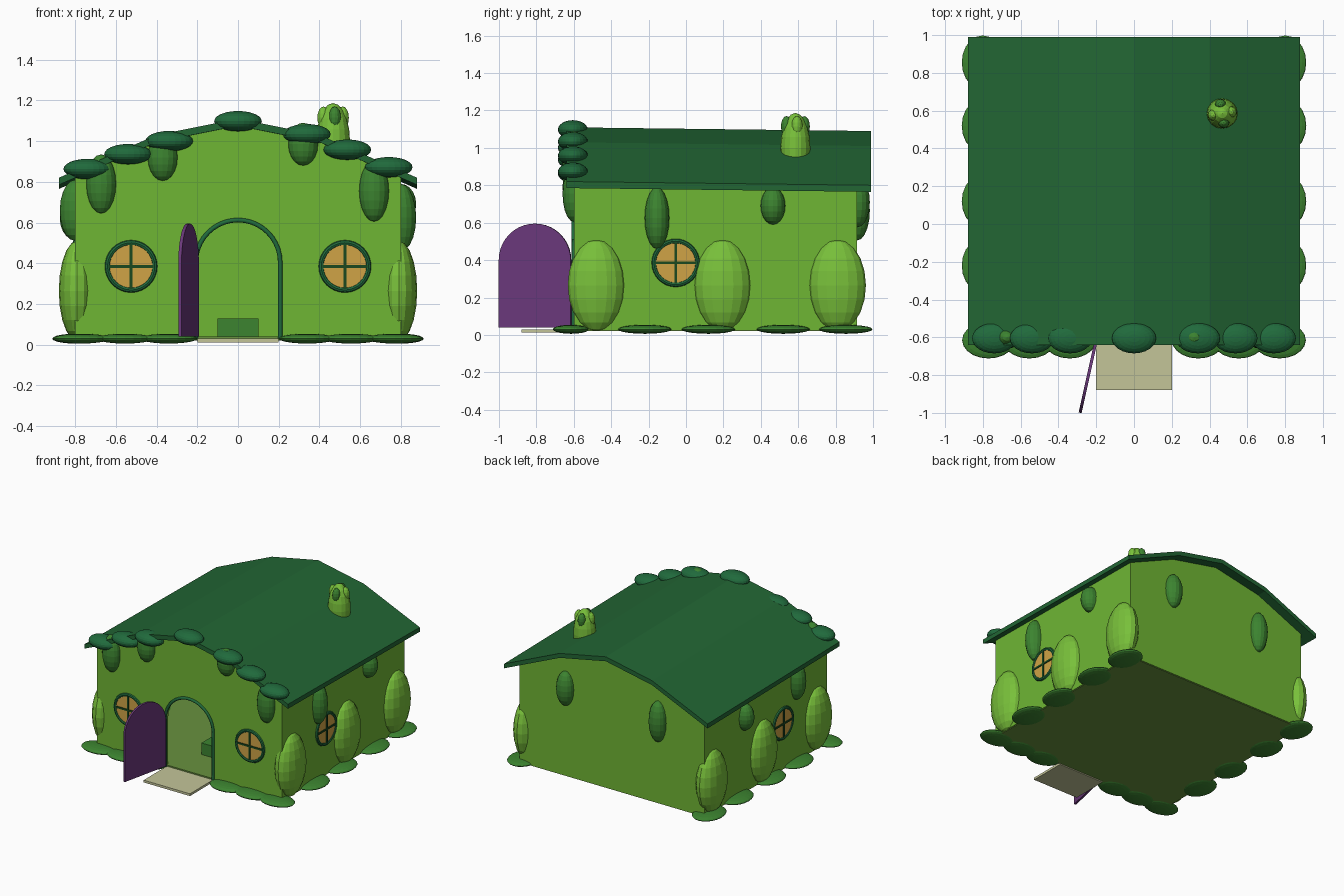
import bpy, bmesh, math
from mathutils import Matrix, Vector

if "Cube" in bpy.data.objects:
    bpy.data.objects.remove(bpy.data.objects["Cube"])


def material(name, r, g, b):
    m = bpy.data.materials.new(name)
    lin = [((c / 255 + 0.055) / 1.055) ** 2.4 for c in (r, g, b)]
    m.diffuse_color = (*lin, 1)
    m.use_nodes = True
    m.node_tree.nodes["Principled BSDF"].inputs["Base Color"].default_value = m.diffuse_color
    return m


WALL = material("wall_green", 111, 182, 52)
BUSH = material("bush_green", 120, 192, 58)
VINE = material("vine_green", 60, 132, 48)
ROOF = material("roof_green", 34, 102, 52)
LEAF = material("leaf_green", 32, 106, 60)
BAR = material("bar_dark_green", 26, 72, 30)
GLASS = material("warm_glass", 208, 164, 70)
DOOR = material("door_purple", 106, 56, 122)
STEP = material("step_beige", 196, 197, 153)
FLOOR = material("floor_olive", 104, 146, 62)


def add_mesh(name, bm, mat):
    bmesh.ops.recalc_face_normals(bm, faces=bm.faces)
    me = bpy.data.meshes.new(name)
    bm.to_mesh(me)
    bm.free()
    me.materials.append(mat)
    ob = bpy.data.objects.new(name, me)
    bpy.context.collection.objects.link(ob)
    return ob


def tilt(co):
    # the whole roof line drops slightly towards the back
    if co.z > 0.7:
        co.z -= 0.02 * (co.y + 0.64) / 1.63


def prism(name, pts, y0, y1, mat, tilted=False, matrix=None):
    """Extrude an x-z outline from y0 to y1."""
    bm = bmesh.new()
    face = bm.faces.new([bm.verts.new((x, y0, z)) for x, z in pts])
    ext = bmesh.ops.extrude_face_region(bm, geom=[face])["geom"]
    verts = [g for g in ext if isinstance(g, bmesh.types.BMVert)]
    bmesh.ops.translate(bm, verts=verts, vec=(0, y1 - y0, 0))
    if tilted:
        for v in bm.verts:
            tilt(v.co)
    if matrix:
        bm.transform(matrix)
    return add_mesh(name, bm, mat)


def box(name, x0, x1, y0, y1, z0, z1, mat, matrix=None):
    return prism(name, [(x0, z0), (x1, z0), (x1, z1), (x0, z1)], y0, y1, mat, matrix=matrix)


def blob(name, center, radii, mat, seg=16, rings=10):
    bm = bmesh.new()
    bmesh.ops.create_uvsphere(bm, u_segments=seg, v_segments=rings, radius=1)
    bm.transform(Matrix.Translation(center) @ Matrix.Diagonal((*radii, 1)))
    return add_mesh(name, bm, mat)


def arch(cx, half, z0, spring, rise, n=20):
    """Arch outline from right foot over the top to left foot."""
    pts = [(cx + half, z0)]
    for i in range(n + 1):
        a = math.pi * i / n
        pts.append((cx + half * math.cos(a), spring + rise * math.sin(a)))
    return pts + [(cx - half, z0)]


# Roof slab
top = [(-0.88, 0.82), (-0.4, 1.03), (0, 1.11), (0.4, 1.03), (0.88, 0.82)]
prism("roof", top + [(x, z - 0.035) for x, z in reversed(top)], -0.64, 0.99, ROOF, True)

# Walls and floor
gable = [(0.8, 0.835), (0.4, 1.01), (0, 1.09), (-0.4, 1.01), (-0.8, 0.835)]
foot = 0.025
prism("front_wall", arch(0, 0.205, foot, 0.405, 0.205)[::-1]
      + [(0.8, foot)] + gable + [(-0.8, foot)], -0.6, -0.57, WALL, True)
prism("back_wall", [(-0.8, foot), (0.8, foot)] + gable, 0.885, 0.915, WALL, True)
for s, side in ((1, "right"), (-1, "left")):
    prism(side + "_wall", [(s * 0.8, foot), (s * 0.8, 0.835), (s * 0.77, 0.845), (s * 0.77, foot)],
          -0.57, 0.885, WALL, True)
box("floor", -0.795, 0.795, -0.595, 0.91, 0.02, 0.04, FLOOR)

# Doorstep, indoor chest and open door
box("doorstep", -0.2, 0.2, -0.88, -0.59, 0.012, 0.03, STEP)
box("indoor_chest", -0.1, 0.1, -0.31, -0.11, 0.04, 0.13, VINE)
hinge = Matrix.Translation((-0.2, -0.615, 0)) @ Matrix.Rotation(math.radians(77.5), 4, 'Z')
prism("door", arch(-0.197, 0.197, 0.04, 0.4, 0.195), -0.008, 0.008, DOOR, matrix=hinge)

# Door frame tube
curve = bpy.data.curves.new("door_frame", 'CURVE')
curve.dimensions = '3D'
curve.bevel_depth = 0.011
curve.bevel_resolution = 2
curve.use_fill_caps = True
path = arch(0, 0.207, 0.03, 0.405, 0.207)
spline = curve.splines.new('POLY')
spline.points.add(len(path) - 1)
for p, (x, z) in zip(spline.points, path):
    p.co = (x, -0.602, z, 1)
curve.materials.append(LEAF)
frame = bpy.data.objects.new("door_frame", curve)
bpy.context.collection.objects.link(frame)
bpy.context.view_layer.objects.active = frame
frame.select_set(True)
bpy.ops.object.convert(target='MESH')


def window(name, x, y, turn):
    """Round window facing -y, turned about z and placed on a wall."""
    m = Matrix.Translation((x, y, 0.385)) @ Matrix.Rotation(math.radians(turn), 4, 'Z')
    circle = [(math.cos(math.tau * i / 32), math.sin(math.tau * i / 32)) for i in range(32)]
    prism(name + "_glass", [(0.115 * c, 0.115 * s) for c, s in circle], -0.006, 0.002, GLASS, matrix=m)
    # ring frame with a rounded section
    bm = bmesh.new()
    section = 8
    rows = []
    for c, s in circle:
        row = []
        for j in range(section):
            a = math.tau * j / section
            r = 0.116 + 0.013 * math.cos(a)
            row.append(bm.verts.new((r * c, 0.013 * math.sin(a), r * s)))
        rows.append(row)
    for i in range(32):
        for j in range(section):
            k, l = (i + 1) % 32, (j + 1) % section
            bm.faces.new((rows[i][j], rows[k][j], rows[k][l], rows[i][l]))
    bm.transform(m)
    add_mesh(name + "_frame", bm, LEAF)
    box(name + "_bar_upright", -0.007, 0.007, -0.012, 0, -0.11, 0.11, BAR, m)
    box(name + "_bar_level", -0.11, 0.11, -0.012, 0, -0.007, 0.007, BAR, m)


for s, side in ((1, "right"), (-1, "left")):
    window("front_window_" + side, s * 0.525, -0.6, 0)
    window("side_window_" + side, s * 0.8, -0.055, s * 90)
    # Tall bushes along the side walls
    for i, y in enumerate((-0.48, 0.195, 0.81)):
        blob(f"bush_{side}_{i}", (s * 0.79, y, 0.265), (0.09, 0.152, 0.245), BUSH)
    # Leaf pads round the base
    for i, x in enumerate((0.77, 0.555, 0.34)):
        blob(f"front_pad_{side}_{i}", (s * x, -0.615, 0.03), (0.14, 0.097, 0.024), VINE, 20)
    for i, y in enumerate((-0.22, 0.12, 0.52, 0.855)):
        blob(f"side_pad_{side}_{i}", (s * 0.8, y, 0.03), (0.112, 0.143, 0.024), VINE, 20)

# Leaves along the front edge of the roof
for i, (x, z) in enumerate(((-0.74, 0.863), (-0.54, 0.936), (-0.338, 1.0), (0, 1.098),
                            (0.338, 1.034), (0.537, 0.958), (0.74, 0.872))):
    blob(f"roof_leaf_{i}", (x, -0.605, z), (0.117, 0.08, 0.05), LEAF, 24, 12)

# Hanging vines: front and back (x, z, half height)
for i, (x, z, h) in enumerate(((-0.672, 0.79, 0.145), (-0.37, 0.92, 0.115),
                               (0.32, 0.985, 0.105), (0.668, 0.755, 0.15))):
    blob(f"front_vine_{i}", (x, -0.6, z), (0.073, 0.06, h), VINE)
for i, (x, z, h) in enumerate(((0.4, 0.71, 0.135), (-0.4, 0.665, 0.16))):
    blob(f"back_vine_{i}", (x, 0.915, z), (0.07, 0.068, h), VINE)
# Hanging vines on the side walls (side, y, z, half height)
for i, (s, y, z, h) in enumerate(((1, -0.155, 0.625, 0.165), (1, 0.465, 0.69, 0.1),
                                  (-1, -0.22, 0.66, 0.15), (-1, 0.42, 0.62, 0.105))):
    blob(f"side_vine_{i}", (s * 0.8, y, z), (0.075, 0.066, h), VINE)

# Chimney bush with small tufts
blob("chimney_bush", (0.467, 0.585, 1.0), (0.083, 0.08, 0.187), BUSH)
for i in range(4):
    a = math.radians(-80 + 90 * i)
    blob(f"chimney_tuft_{i}", (0.467 + 0.048 * math.cos(a), 0.585 + 0.048 * math.sin(a), 1.115),
         (0.03, 0.03, 0.055), VINE if i % 2 == 0 else BUSH, 12, 8)
